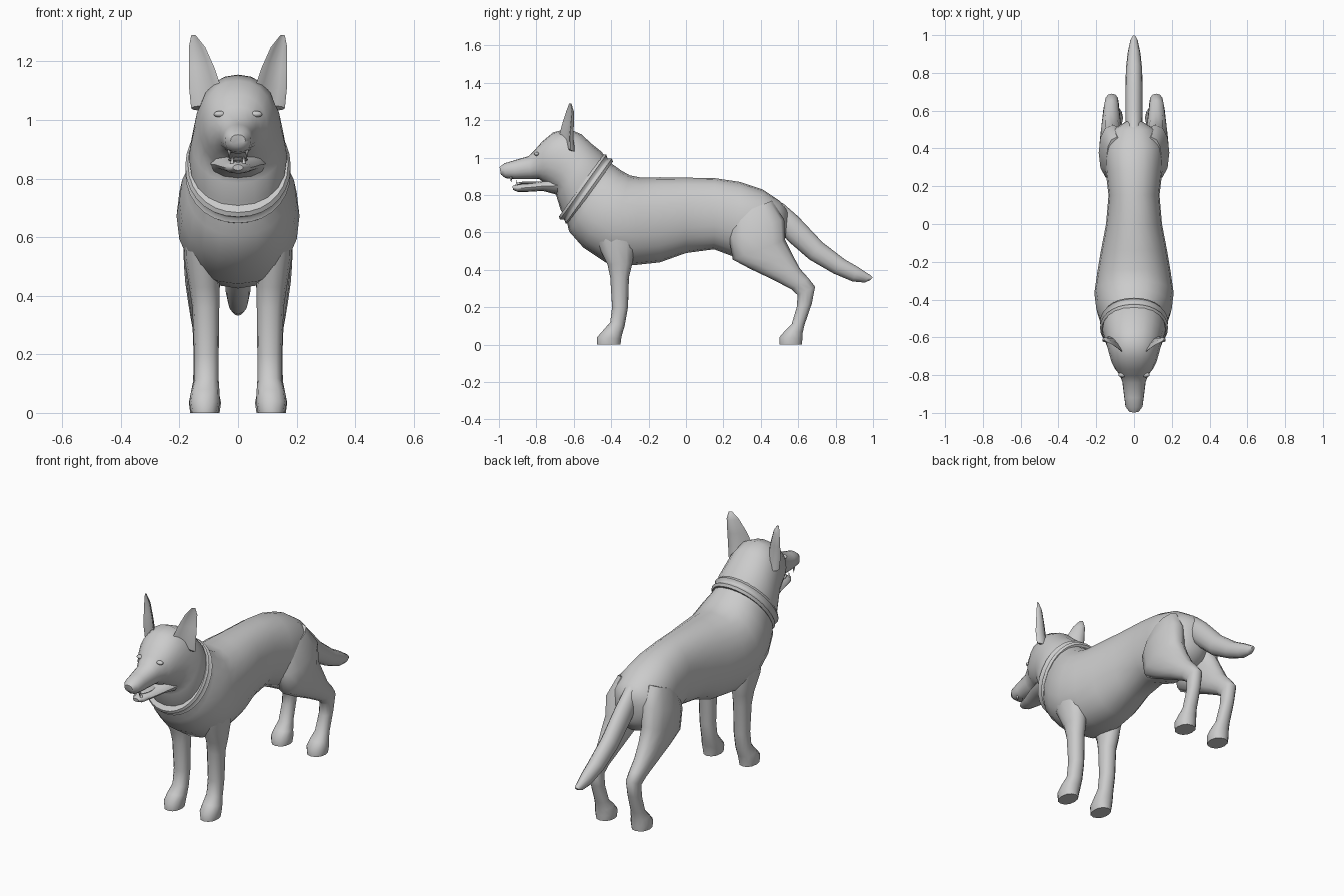
import bpy, bmesh, math
from mathutils import Vector


def finish(obj, angle=50):
    bpy.ops.object.select_all(action='DESELECT')
    obj.select_set(True)
    bpy.context.view_layer.objects.active = obj
    bpy.ops.object.shade_smooth_by_angle(angle=math.radians(angle))
    return obj


def loft(name, sections, sides=16, power=1.0, mirror=False, bend=None):
    """Skin elliptical rings. Section: (y1, z1, y2, z2, half_width, x_centre);
    the two y,z points are opposite ends of the ring."""
    bm = bmesh.new()
    rings = []
    for s in sections:
        y1, z1, y2, z2, w = s[:5]
        xc = s[5] if len(s) > 5 else 0.0
        ring = []
        for i in range(sides):
            a = 2 * math.pi * i / sides
            c, n = math.cos(a), math.sin(a)
            c = math.copysign(abs(c) ** power, c)
            n = math.copysign(abs(n) ** power, n)
            co = Vector((xc + w * n, (y1 + y2) / 2 + c * (y1 - y2) / 2,
                         (z1 + z2) / 2 + c * (z1 - z2) / 2))
            if bend:
                co.y += bend(n, w)
            ring.append(bm.verts.new(co))
        rings.append(ring)
    for r, q in zip(rings, rings[1:]):
        for i in range(sides):
            j = (i + 1) % sides
            bm.faces.new((r[i], r[j], q[j], q[i]))
    bm.faces.new(rings[0])
    bm.faces.new(rings[-1])
    bmesh.ops.recalc_face_normals(bm, faces=bm.faces[:])
    me = bpy.data.meshes.new(name)
    bm.to_mesh(me)
    bm.free()
    obj = bpy.data.objects.new(name, me)
    bpy.context.collection.objects.link(obj)
    finish(obj)
    if mirror:
        obj.modifiers.new("mirror", 'MIRROR').use_mirror_merge = False
    return obj


# torso, neck, skull and upper muzzle
loft("body_and_head", [
    (.545, .72, .53, .56, .05),
    (.50, .77, .49, .50, .12),
    (.41, .83, .40, .47, .155),
    (.29, .87, .27, .465, .15),
    (.155, .89, .15, .51, .135),
    (0, .893, 0, .49, .148),
    (-.14, .895, -.14, .44, .175),
    (-.24, .893, -.28, .425, .195),
    (-.30, .905, -.43, .44, .21),
    (-.345, .93, -.55, .52, .2),
    (-.38, .955, -.625, .605, .178),
    (-.42, .985, -.64, .67, .16),
    (-.45, 1.03, -.67, .72, .168),
    (-.50, 1.07, -.69, .785, .158),
    (-.56, 1.125, -.70, .82, .147),
    (-.63, 1.155, -.72, .83, .135),
    (-.71, 1.135, -.745, .86, .12),
    (-.77, 1.085, -.765, .87, .1),
    (-.805, 1.045, -.785, .885, .078),
    (-.84, 1.008, -.83, .885, .062),
    (-.92, .985, -.91, .885, .052),
    (-.97, .97, -.965, .89, .045),
    (-.997, .95, -.99, .91, .025),
], sides=20, power=.92)

# lower jaw
loft("lower_jaw", [
    (-.69, .90, -.685, .80, .095),
    (-.77, .873, -.765, .822, .078),
    (-.85, .862, -.85, .817, .052),
    (-.905, .857, -.90, .817, .036),
    (-.928, .848, -.925, .828, .018),
], sides=12)

# front legs
loft("front_leg", [
    (-.50, .66, -.27, .66, .07, .12),
    (-.47, .53, -.27, .53, .062, .122),
    (-.42, .43, -.288, .43, .052, .115),
    (-.405, .36, -.305, .36, .046, .11),
    (-.395, .20, -.31, .20, .042, .108),
    (-.405, .12, -.328, .10, .042, .108),
    (-.44, .08, -.34, .06, .049, .112),
    (-.475, .04, -.347, .03, .052, .114),
    (-.475, 0, -.35, 0, .046, .114),
], sides=12, power=.9, mirror=True)

# hind legs
loft("hind_leg", [
    (.24, .68, .46, .77, .055, .09),
    (.23, .57, .525, .67, .075, .112),
    (.25, .455, .53, .56, .07, .115),
    (.34, .407, .57, .48, .06, .12),
    (.47, .345, .61, .405, .05, .12),
    (.565, .295, .655, .355, .042, .12),
    (.597, .265, .69, .31, .037, .118),
    (.592, .20, .673, .22, .035, .117),
    (.565, .11, .635, .11, .038, .115),
    (.53, .075, .624, .065, .048, .113),
    (.50, .04, .622, .03, .055, .113),
    (.50, 0, .62, 0, .05, .113),
], sides=12, power=.9, mirror=True)

# tail
loft("tail", [
    (.46, .78, .45, .66, .035),
    (.52, .755, .49, .62, .045),
    (.60, .685, .55, .55, .046),
    (.73, .547, .66, .455, .046),
    (.85, .455, .79, .38, .043),
    (.92, .415, .89, .338, .034),
    (.985, .372, .955, .332, .02),
    (.998, .36, .985, .345, .01),
], sides=12)

# ears: thin cupped shells, outer edge swept back
loft("ear", [
    (-.66, 1.05, -.62, 1.03, .06, .10),
    (-.655, 1.115, -.625, 1.105, .055, .112),
    (-.64, 1.18, -.617, 1.175, .044, .124),
    (-.622, 1.25, -.607, 1.248, .028, .140),
    (-.613, 1.29, -.607, 1.288, .008, .152),
], sides=12, mirror=True,
    bend=lambda n, w: .55 * w * n + .5 * w * (1 - n * n) - .01)

# collar: double-ridged band wrapped round the neck
band = []
for t, e in [(-.032, -.02), (-.032, .008), (-.018, .017), (-.004, .006), (.004, .006),
             (.018, .017), (.032, .008), (.032, -.02)]:
    r = .197 + e
    cy, cz = -.535 - .81 * t, .832 + .58 * t
    band.append((cy + .58 * r, cz + .81 * r, cy - .58 * r, cz - .81 * r, .163 + e))
loft("collar", band, sides=28, power=.95)


def ball(name, loc, scale):
    bpy.ops.mesh.primitive_uv_sphere_add(segments=12, ring_count=8, location=loc)
    obj = bpy.context.object
    obj.name = name
    obj.scale = scale
    return finish(obj, 80)


# tongue
ball("tongue", (0, -.83, .865), (.035, .07, .008))

# eyes and canine teeth
for s in (-1, 1):
    ball("eye", (s * .062, -.798, 1.02), (.021, .014, .011))
    for name, x, y, z, flip in (("upper_tooth", .03, -.935, .882, math.pi),
                                ("lower_tooth", .02, -.905, .866, 0)):
        bpy.ops.mesh.primitive_cone_add(vertices=8, radius1=.007, depth=.03,
                                        location=(s * x, y, z), rotation=(flip, 0, 0))
        bpy.context.object.name = name
        finish(bpy.context.object)
